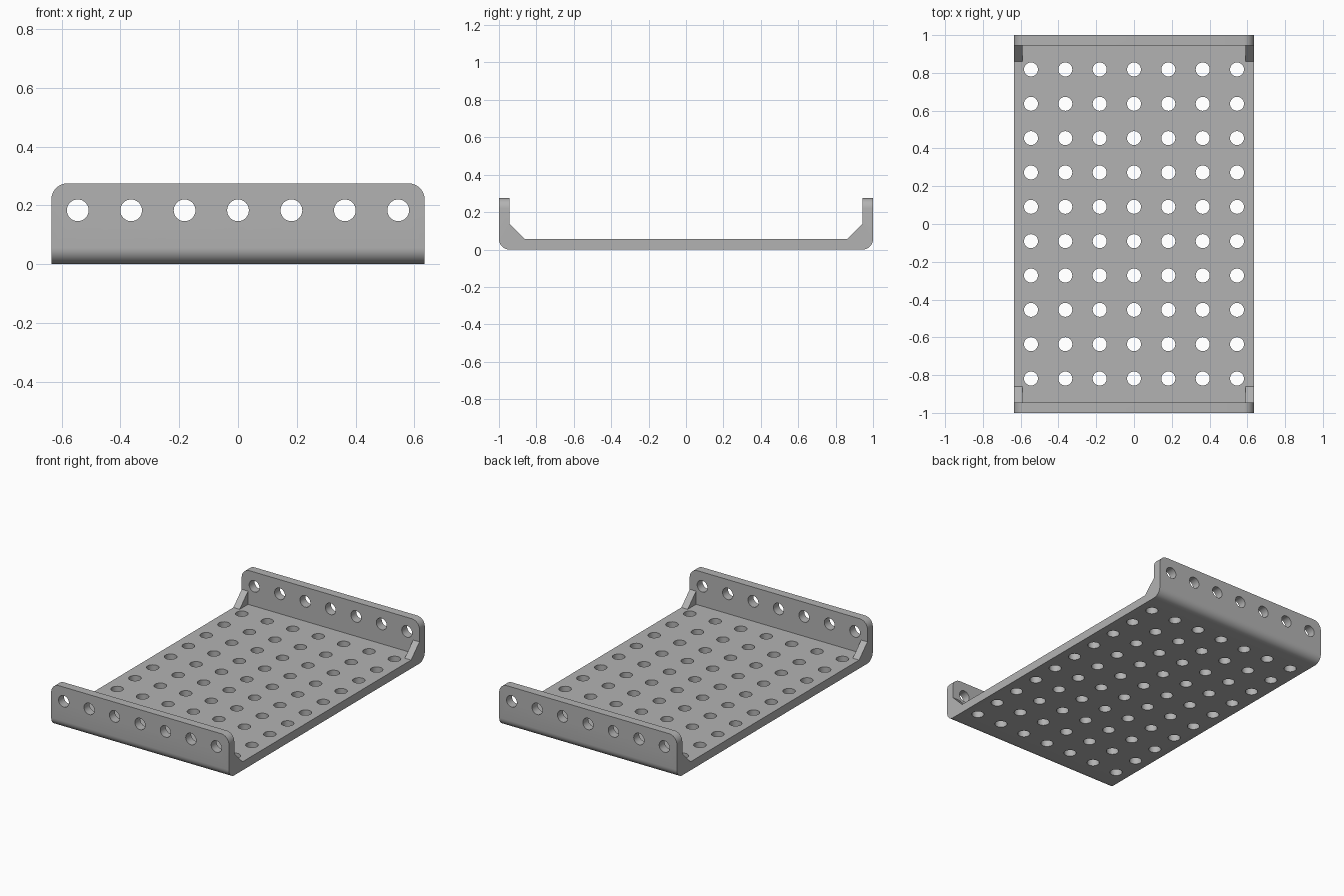
import bpy, bmesh, math
from mathutils import Matrix

cube = bpy.data.objects.get("Cube")
if cube:
    bpy.data.objects.remove(cube, do_unlink=True)

W, L, H = 0.635, 1.0, 0.275      # half width, half length, height
T = 0.055                        # sheet thickness, also the bend radius
PITCH, HOLE_R = 0.1818, 0.037
GUSSET_W, GUSSET = 0.045, 0.085

steel = bpy.data.materials.new("plain grey")
grey = (0.45, 0.45, 0.45, 1)
steel.diffuse_color = grey
steel.use_nodes = True
steel.node_tree.nodes["Principled BSDF"].inputs["Base Color"].default_value = grey


def make_object(name, bm):
    bmesh.ops.recalc_face_normals(bm, faces=bm.faces)
    mesh = bpy.data.meshes.new(name)
    bm.to_mesh(mesh)
    bm.free()
    mesh.materials.append(steel)
    obj = bpy.data.objects.new(name, mesh)
    bpy.context.collection.objects.link(obj)
    return obj


def cut(target, cutter):
    mod = target.modifiers.new("cut", "BOOLEAN")
    mod.object, mod.operation, mod.solver = cutter, "DIFFERENCE", "EXACT"
    bpy.context.view_layer.objects.active = target
    bpy.ops.object.modifier_apply(modifier=mod.name)
    bpy.data.objects.remove(cutter, do_unlink=True)


def add_cylinder(bm, matrix, depth):
    bmesh.ops.create_cone(bm, cap_ends=True, segments=32, radius1=HOLE_R,
                          radius2=HOLE_R, depth=depth, matrix=matrix)


# Channel: side profile with sloped inner corners, extruded across the width
half = [(L, 0), (L, H), (L - T, H), (L - T, T + GUSSET), (L - T - GUSSET, T)]
profile = half + [(-y, z) for y, z in reversed(half)]
bm = bmesh.new()
face = bm.faces.new([bm.verts.new((-W, y, z)) for y, z in profile])
ext = bmesh.ops.extrude_face_region(bm, geom=[face])
bmesh.ops.translate(bm, vec=(2 * W, 0, 0),
                    verts=[v for v in ext["geom"] if isinstance(v, bmesh.types.BMVert)])
bmesh.ops.recalc_face_normals(bm, faces=bm.faces)


# Round the bottom bends and the upper corners of the end flanges
def is_rounded(edge):
    a, b = (v.co for v in edge.verts)
    bend = abs(a.x - b.x) > W and max(a.z, b.z) < 0.001
    corner = abs(a.x - b.x) < 0.001 and min(a.z, b.z) > H - 0.001
    return bend or corner


bmesh.ops.bevel(bm, geom=[e for e in bm.edges if is_rounded(e)], offset=T,
                offset_type="OFFSET", segments=8, profile=0.5, affect="EDGES")
tray = make_object("perforated_channel", bm)

# Clear the middle so the slopes remain only as corner gussets
bm = bmesh.new()
bmesh.ops.create_cube(bm, size=1, matrix=Matrix.Translation((0, 0, T + 0.25)) @
                      Matrix.Diagonal((2 * (W - GUSSET_W), 2 * (L - T), 0.5, 1)))
cut(tray, make_object("inner_cutter", bm))

# Grid of floor holes and a row through both flanges
bm = bmesh.new()
for i in range(-3, 4):
    for j in range(10):
        add_cylinder(bm, Matrix.Translation((i * PITCH, (j - 4.5) * PITCH, T / 2)), 0.12)
cut(tray, make_object("floor_hole_cutter", bm))

bm = bmesh.new()
for i in range(-3, 4):
    add_cylinder(bm, Matrix.Translation((i * PITCH, 0, 0.183)) @
                 Matrix.Rotation(math.pi / 2, 4, "X"), 2.2)
cut(tray, make_object("flange_hole_cutter", bm))

# Smooth the bends and hole walls, keep other edges crisp
bpy.ops.object.select_all(action="DESELECT")
tray.select_set(True)
bpy.context.view_layer.objects.active = tray
bpy.ops.object.shade_smooth_by_angle(angle=math.radians(30))
